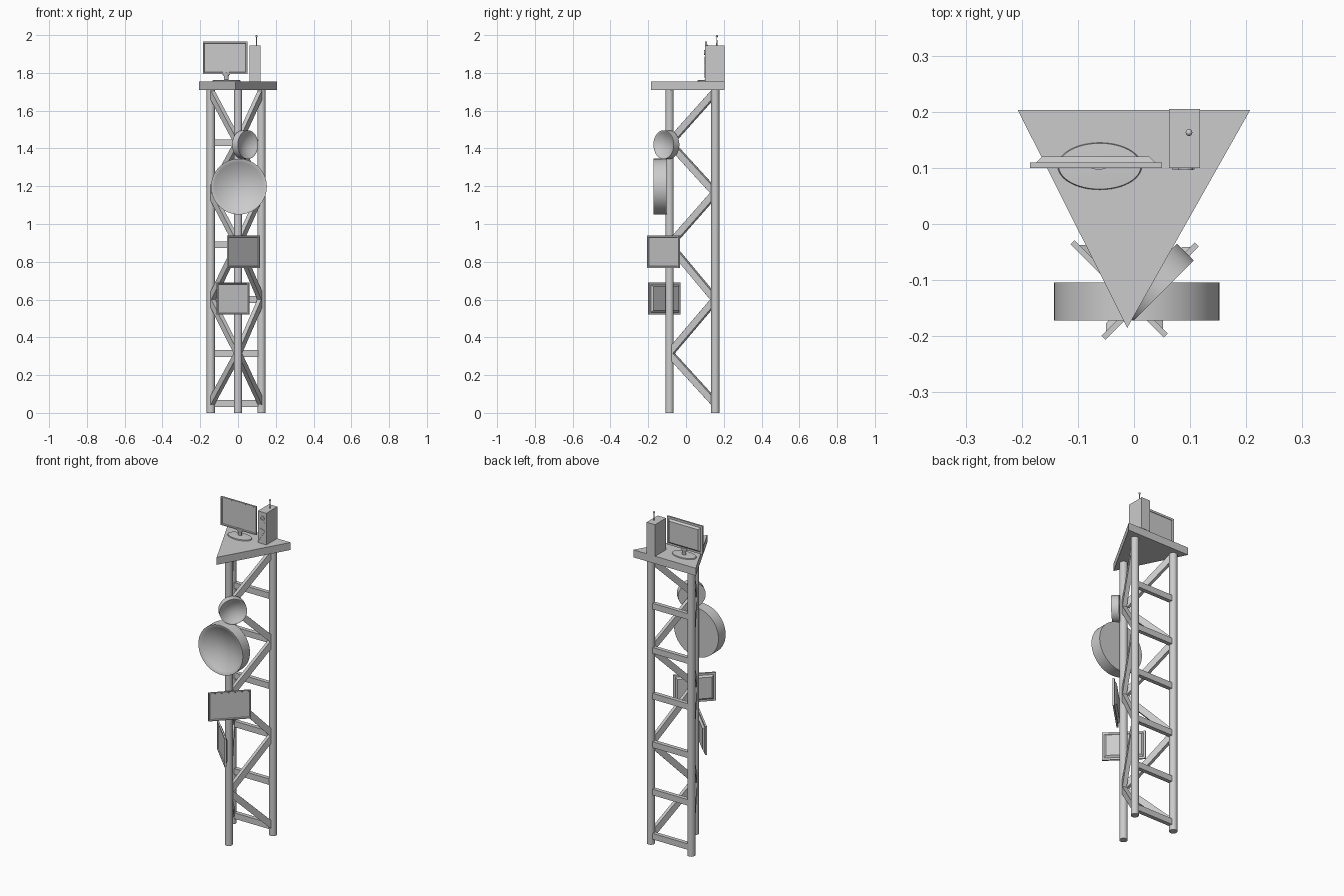
import bpy, bmesh, math
from mathutils import Vector, Matrix

if "Cube" in bpy.data.objects:
    bpy.data.objects.remove(bpy.data.objects["Cube"])


def make(name, bm, smooth=False, mat=None):
    bmesh.ops.recalc_face_normals(bm, faces=bm.faces)
    if mat is not None:
        bm.transform(mat)
    me = bpy.data.meshes.new(name)
    bm.to_mesh(me)
    bm.free()
    ob = bpy.data.objects.new(name, me)
    bpy.context.collection.objects.link(ob)
    if smooth:
        bpy.ops.object.select_all(action='DESELECT')
        ob.select_set(True)
        bpy.context.view_layer.objects.active = ob
        bpy.ops.object.shade_smooth_by_angle(angle=math.radians(35))
    return ob


def box(name, size, mat):
    bm = bmesh.new()
    bmesh.ops.create_cube(bm, size=1, matrix=Matrix.Diagonal((*size, 1)))
    return make(name, bm, mat=mat)


def bar(name, p, q, n, w=0.036, t=0.024):
    """Rectangular strut from p to q, thin along n."""
    p, q, n = Vector(p), Vector(q), Vector(n).normalized()
    d = (q - p).normalized()
    rot = Matrix((d.cross(n), n, d)).transposed()
    # columns are side, thin and length directions
    mat = Matrix.Translation((p + q) / 2) @ rot.to_4x4()
    return box(name, (w, t, (q - p).length), mat)


def lathe(name, prof, mat, seg=48):
    """Revolve (radius, height) points about z."""
    bm = bmesh.new()
    rings = []
    for r, h in prof:
        if r == 0:
            rings.append([bm.verts.new((0, 0, h))] * seg)
        else:
            rings.append([bm.verts.new((r * math.cos(a), r * math.sin(a), h))
                          for a in (2 * math.pi * i / seg for i in range(seg))])
    for a, b in zip(rings, rings[1:]):
        for i in range(seg):
            j = (i + 1) % seg
            bm.faces.new(list(dict.fromkeys((a[i], a[j], b[j], b[i]))))
    return make(name, bm, True, mat)


def place(x, y, z, deg=0):
    return Matrix.Translation((x, y, z)) @ Matrix.Rotation(math.radians(deg), 4, 'Z')


# Three legs
LEFT, RIGHT, FRONT = (-0.144, 0.155), (0.124, 0.155), (0.0, -0.087)
for nm, (x, y) in (("left", LEFT), ("right", RIGHT), ("front", FRONT)):
    lathe(nm + "_leg", [(0, 0), (0.022, 0), (0.022, 1.715), (0, 1.715)], place(x, y, 0), 24)

# Back rungs and zigzag braces on both side faces
levels = [0.05, 0.315, 0.6, 0.89, 1.165, 1.43, 1.70]
for i, z in enumerate(levels[:-1]):
    bar(f"rung_{i}", (*LEFT, z), (*RIGHT, z), (0, 1, 0))
    for nm, leg in (("left", LEFT), ("right", RIGHT)):
        ends = (leg, FRONT) if i % 2 == 0 else (FRONT, leg)
        n = (FRONT[1] - leg[1], leg[0] - FRONT[0], 0)
        bar(f"{nm}_brace_{i}", (*ends[0], z), (*ends[1], levels[i + 1]), n)

# Triangular top platform
bm = bmesh.new()
tri = [(-0.207, 0.203), (0.207, 0.203), (-0.012, -0.185)]
face = bm.faces.new([bm.verts.new((x, y, 1.71)) for x, y in tri])
ext = bmesh.ops.extrude_face_region(bm, geom=[face])
bmesh.ops.translate(bm, vec=(0, 0, 0.045),
                    verts=[v for v in ext['geom'] if isinstance(v, bmesh.types.BMVert)])
make("platform", bm)


# Dishes: drum with a hollow front
def dish(name, r, depth, hollow, mat):
    prof = [(0, 0), (r, 0), (r, depth)]
    for i in range(10):
        k = 1 - i / 9
        prof.append((r * 0.975 * k, depth - hollow * (1 - k * k)))
    lathe(name, prof, mat @ Matrix.Rotation(math.pi / 2, 4, 'X'), 56)


dish("large_dish", 0.1475, 0.068, 0.045, place(0.005, -0.104, 1.198))
dish("small_dish", 0.076, 0.042, 0.026, place(0.023, -0.089, 1.42, 45))


# Flat panels: framed recessed front, tapered back
def panel(name, mat, w=0.235, h=0.17):
    bm = bmesh.new()

    def loop(inset, y):
        a, b = w / 2 - inset, h / 2 - inset
        return [bm.verts.new((sx * a, y, sz * b))
                for sx, sz in ((-1, -1), (1, -1), (1, 1), (-1, 1))]
    loops = [loop(*p) for p in ((0.009, -0.005), (0.006, -0.010), (0, -0.010),
                                (0, 0), (0.012, 0), (0.022, 0.010))]
    for a, b in zip(loops, loops[1:]):
        for i in range(4):
            j = (i + 1) % 4
            bm.faces.new((a[i], a[j], b[j], b[i]))
    bm.faces.new(loops[0])
    bm.faces.new(loops[-1])
    make(name, bm, mat=mat)


panel("upper_side_panel", place(0.025, -0.116, 0.853, 45))
panel("lower_side_panel", place(-0.023, -0.112, 0.605, -45))
panel("top_screen", place(-0.068, 0.110, 1.88))

# Screen stand: oval foot and flared neck
oval = Matrix.Diagonal((1, 0.56, 1, 1))
lathe("screen_foot", [(0, 0), (0.075, 0), (0.073, 0.006), (0, 0.009)],
      place(-0.061, 0.103, 1.755) @ oval)
lathe("screen_neck", [(0, 0), (0.012, 0), (0.012, 0.022), (0.02, 0.032), (0.02, 0.045), (0, 0.045)],
      place(-0.063, 0.108, 1.76) @ oval, 24)

# Equipment cabinet with front trim
box("cabinet", (0.056, 0.105, 0.19), place(0.090, 0.1525, 1.85))
face_out = Matrix.Rotation(math.pi / 2, 4, 'X')
lathe("cabinet_ring", [(0.013, 0), (0.013, 0.004), (0.009, 0.004), (0.009, 0), (0.013, 0)],
      place(0.092, 0.1, 1.908) @ face_out, 24)
for i, (p, q) in enumerate((((0.070, 1.775), (0.106, 1.835)), ((0.070, 1.845), (0.106, 1.835)),
                            ((0.070, 1.845), (0.106, 1.885)))):
    bar(f"cabinet_trim_{i}", (p[0], 0.1, p[1]), (q[0], 0.1, q[1]), (0, 1, 0), 0.005, 0.005)

# Whip antenna with ball tip
lathe("antenna", [(0, 0), (0.004, 0), (0.003, 0.008), (0.002, 0.045)] +
      [(0.006 * math.sin(a), 0.049 - 0.006 * math.cos(a))
       for a in (math.pi * k / 8 for k in range(1, 8))] + [(0, 0.055)],
      place(0.098, 0.163, 1.945), 16)
